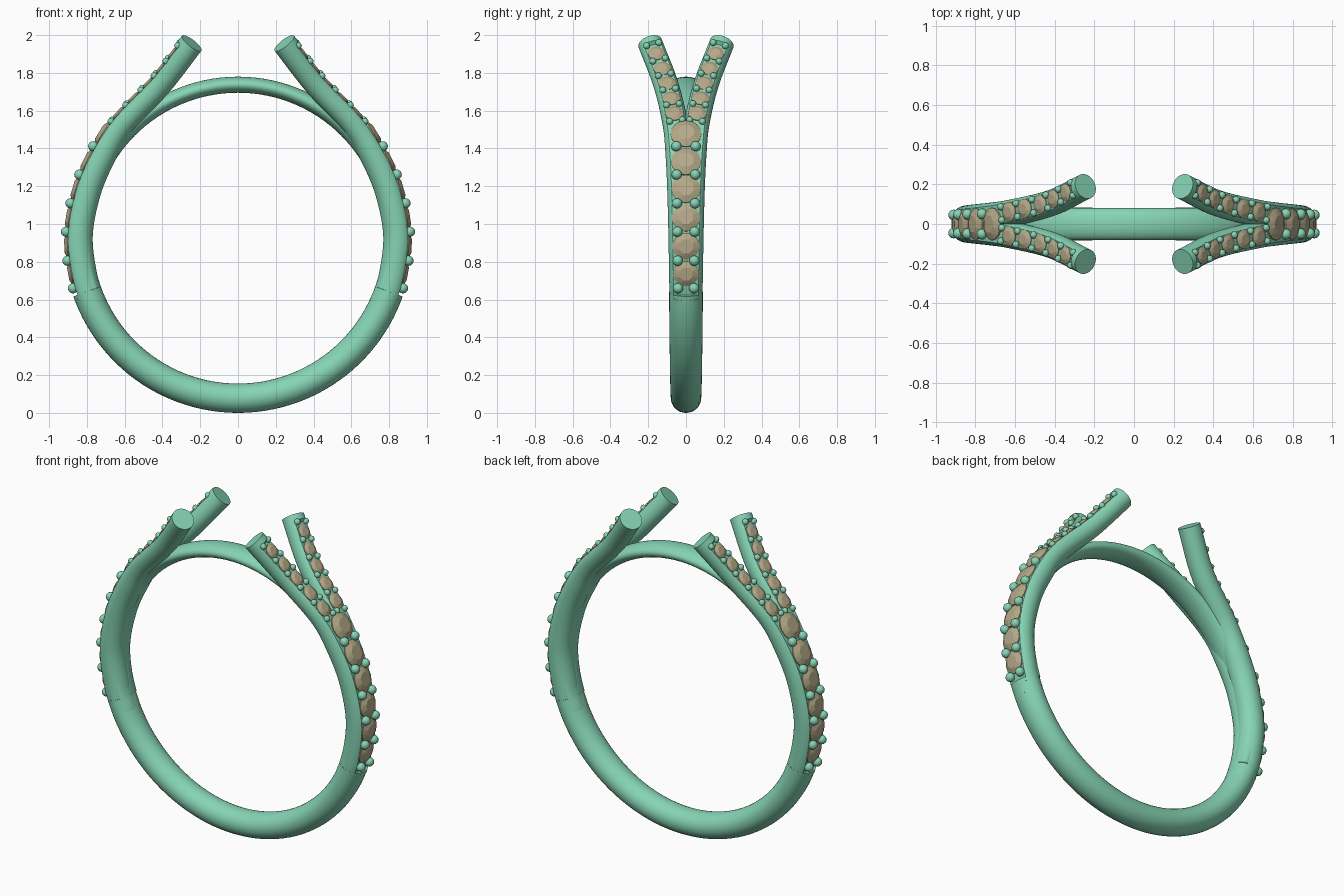
import bpy, bmesh, math
from mathutils import Vector, Matrix

if "Cube" in bpy.data.objects:
    bpy.data.objects.remove(bpy.data.objects["Cube"])

def material(name, col):
    m = bpy.data.materials.new(name)
    m.diffuse_color = (*col, 1)
    m.use_nodes = True
    m.node_tree.nodes["Principled BSDF"].inputs["Base Color"].default_value = m.diffuse_color
    return m

METAL = material("green_metal", (0.24, 0.66, 0.46))
STONE = material("tan_stone", (0.46, 0.40, 0.25))
CZ, INNER = 0.925, 0.77          # finger hole centre height and radius

def finish(name, bm, mat, smooth=True, mirror=None):
    bmesh.ops.recalc_face_normals(bm, faces=bm.faces)
    me = bpy.data.meshes.new(name)
    bm.to_mesh(me)
    bm.free()
    me.materials.append(mat)
    ob = bpy.data.objects.new(name, me)
    bpy.context.collection.objects.link(ob)
    if mirror:
        mod = ob.modifiers.new("Mirror", 'MIRROR')
        mod.use_axis = mirror
        mod.use_mirror_merge = False
    if smooth:
        bpy.ops.object.select_all(action='DESELECT')
        ob.select_set(True)
        bpy.context.view_layer.objects.active = ob
        bpy.ops.object.shade_smooth_by_angle(angle=math.radians(35))
    return ob

def skin(bm, loops, closed):
    rings = [[bm.verts.new(p) for p in l] for l in loops]
    n = len(rings[0])
    for i in range(len(rings) - (0 if closed else 1)):
        a, b = rings[i], rings[(i + 1) % len(rings)]
        for j in range(n):
            k = (j + 1) % n
            bm.faces.new((a[j], a[k], b[k], b[j]))
    if not closed:
        bm.faces.new(rings[0])
        bm.faces.new(rings[-1])

# Band: full section below, thin bridge above, constant inner radius
def band_loop(deg):
    e = abs(deg)                                   # degrees from the bottom
    half_r = 0.0775 if e <= 70.5 else 0.0425
    half_y = 0.08 + 0.009 * min(e / 65, 1)
    if e > 70.5:
        half_y = 0.08
    a = math.radians(deg - 90)
    d = Vector((math.cos(a), 0, math.sin(a)))
    c = Vector((0, 0, CZ)) + d * (INNER + half_r)
    return [c + d * half_r * math.cos(t) + Vector((0, half_y * math.sin(t), 0))
            for t in (2 * math.pi * j / 32 for j in range(32))]

angles = sorted([i * 3 for i in range(-59, 61)] + [-70.6, -70.5, 70.5, 70.6])
bm = bmesh.new()
skin(bm, [band_loop(a) for a in angles], True)
finish("band", bm, METAL)

# Split shoulder path: x, y, z, radius
KEYS = [(0.768, 0.010, 0.567, 0.076), (0.818, 0.012, 0.706, 0.077),
        (0.846, 0.016, 0.935, 0.077), (0.803, 0.022, 1.17, 0.077),
        (0.722, 0.033, 1.36, 0.075), (0.615, 0.056, 1.53, 0.068),
        (0.415, 0.107, 1.74, 0.066), (0.245, 0.190, 1.957, 0.065)]

def catmull(keys, steps):
    k = [Vector(p) for p in keys]
    k = [2 * k[0] - k[1]] + k + [2 * k[-1] - k[-2]]
    out = []
    for i in range(1, len(k) - 2):
        p0, p1, p2, p3 = k[i - 1:i + 3]
        for s in range(steps):
            t = s / steps
            out.append(0.5 * (2 * p1 + (p2 - p0) * t + (2 * p0 - 5 * p1 + 4 * p2 - p3) * t ** 2
                              + (3 * p1 - p0 - 3 * p2 + p3) * t ** 3))
    return out + [k[-2]]

path = catmull(KEYS, 24)
stations = []
for i, p in enumerate(path):
    t = (path[min(i + 1, len(path) - 1)] - path[max(i - 1, 0)]).to_3d().normalized()
    n = Vector((t.z, 0, -t.x)).normalized()
    stations.append((p.to_3d(), t, n, n.cross(t), p.w))

FLAT = 0.69                       # stone seat height as a share of the radius

def shoulder_loop(s):
    p, t, n, b, r = s
    top = FLAT if 0.63 < p.z < 1.927 else 1
    return [p + n * r * min(math.cos(a), top) + b * r * math.sin(a)
            for a in (2 * math.pi * j / 40 for j in range(40))]

bm = bmesh.new()
skin(bm, [shoulder_loop(s) for s in stations], False)
finish("split_shoulders", bm, METAL, mirror=(True, True, False))

def seat(z):
    # station whose stone seat lies at height z
    return min(stations, key=lambda s: abs((s[0] + s[2] * s[4] * FLAT).z - z))

# Stones: brilliant cut with table, crown, girdle and pavilion
def add_stone(bm, z, rad, central):
    p, t, n, b, r = seat(z)
    c = p + n * (r * FLAT + 0.002)
    if central:
        c.y = 0
        b = Vector((0, 1, 0))
        t = n.cross(b)
    def ring(count, q, h, off=0):
        return [bm.verts.new(c + n * rad * h + rad * q * (
            t * math.cos(2 * math.pi * (j + off) / count) + b * math.sin(2 * math.pi * (j + off) / count)))
            for j in range(count)]
    table, low, high = ring(8, 0.55, 0.27, 0.5), ring(16, 1, -0.06), ring(16, 1, 0.04)
    tip = bm.verts.new(c - n * rad * 0.5)
    bm.faces.new(table)
    for j in range(8):
        k, m, e = (j + 1) % 8, 2 * j + 1, (2 * j + 2) % 16
        f = (2 * j + 3) % 16
        bm.faces.new((table[j], high[2 * j], high[m]))
        bm.faces.new((table[j], high[m], high[e]))
        bm.faces.new((table[j], high[e], table[k]))
    for j in range(16):
        k = (j + 1) % 16
        bm.faces.new((high[j], low[j], low[k], high[k]))
        bm.faces.new((low[j], tip, low[k]))

bm = bmesh.new()
for i in range(6):
    add_stone(bm, 0.74 + 0.147 * i, 0.068 + 0.0028 * i, True)
finish("side_stones", bm, STONE, smooth=False, mirror=(True, False, False))

bm = bmesh.new()
for i in range(5):
    add_stone(bm, 1.585 + 0.08 * i, 0.05 - 0.0015 * i, False)
finish("arm_stones", bm, STONE, smooth=False, mirror=(True, True, False))

# Bead prongs
def add_bead(bm, c, rad):
    bmesh.ops.create_uvsphere(bm, u_segments=16, v_segments=10, radius=rad,
                              matrix=Matrix.Translation(c))

bm = bmesh.new()
for z in (0.66, 0.81, 0.96, 1.105, 1.26, 1.405):
    p, t, n, b, r = seat(z)
    c = p + n * (r * FLAT + 0.012)
    c.y = 0.042 + 0.012 * (z - 0.66) 
    add_bead(bm, c, 0.027)
finish("side_beads", bm, METAL, mirror=(True, True, False))

bm = bmesh.new()
for i in range(6):
    p, t, n, b, r = seat(1.545 + 0.08 * i)
    for s in (-1, 1):
        add_bead(bm, p + n * (r * FLAT + 0.006) + b * s * 0.034, 0.018)
finish("arm_beads", bm, METAL, mirror=(True, True, False))
